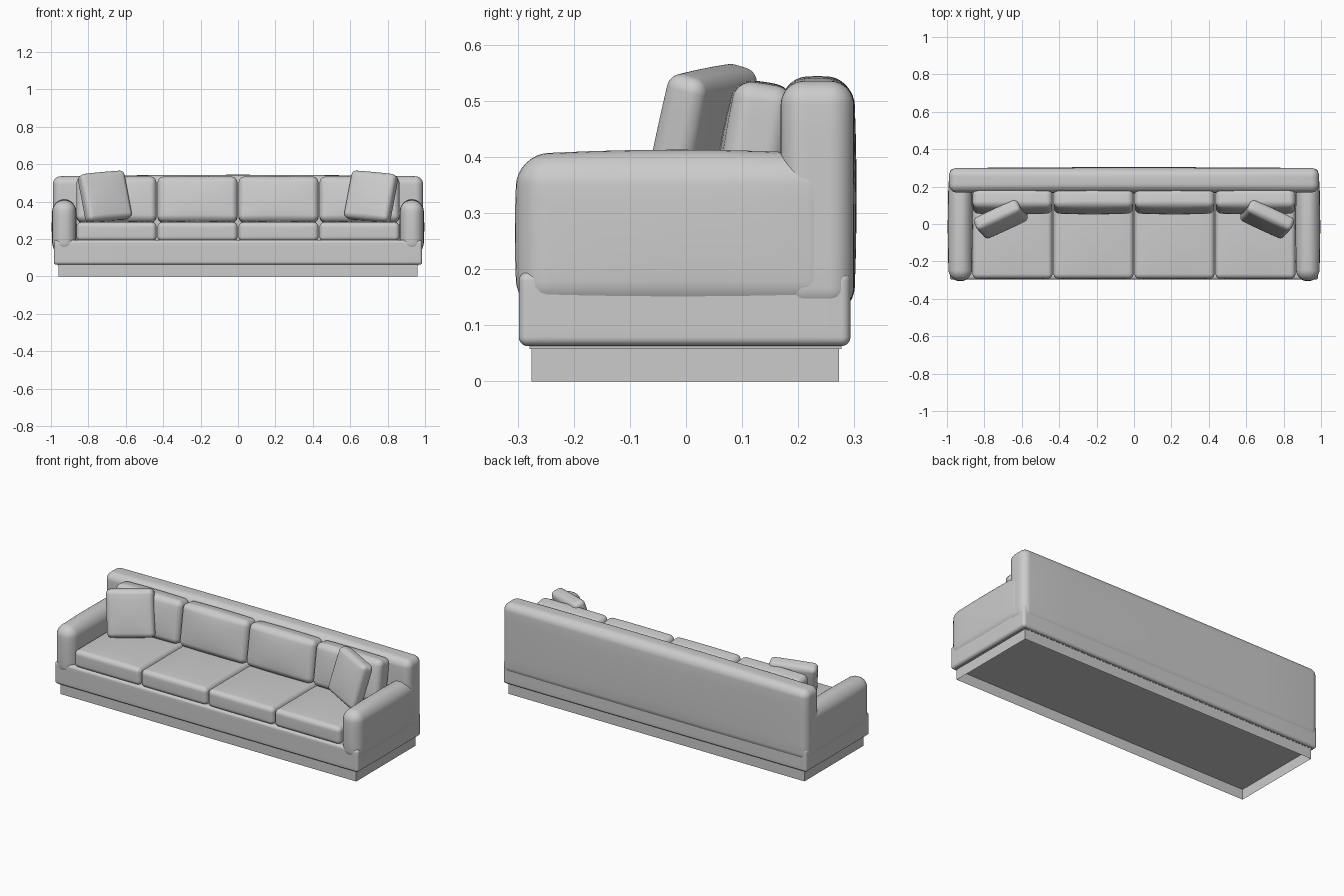
import bpy, bmesh
from math import radians, tan, pi
from mathutils import Matrix, Vector

if "Cube" in bpy.data.objects:
    bpy.data.objects.remove(bpy.data.objects["Cube"])


def add_object(name, bm, smooth):
    mesh = bpy.data.meshes.new(name)
    bm.to_mesh(mesh)
    bm.free()
    for p in mesh.polygons:
        p.use_smooth = smooth
    obj = bpy.data.objects.new(name, mesh)
    bpy.context.collection.objects.link(obj)
    return obj


def soft_box(name, lo, hi, r, puff=(0, 0, 0), rot=None):
    """Box with rounded edges of radius r whose faces bulge by puff on each axis."""
    lo, hi = Vector(lo), Vector(hi)
    centre, half = (lo + hi) / 2, (hi - lo) / 2
    bm = bmesh.new()
    bmesh.ops.create_cube(bm, size=2)
    bmesh.ops.subdivide_edges(bm, edges=bm.edges[:], cuts=13, use_grid_fill=True)
    for v in bm.verts:
        p, core = Vector(), Vector()
        for k in range(3):
            i = round(abs(v.co[k]) * 7)          # 0..7, outer 4 steps form the rounding
            s = 1 if v.co[k] > 0 else -1
            h = half[k] - r
            if i <= 3:
                p[k] = core[k] = s * h * i / 3
            else:
                core[k] = s * h
                p[k] = s * (h + r * tan((i - 3) / 4 * pi / 4))
        p = core + (p - core).normalized() * r
        u = [min(1, abs(p[k]) / half[k]) for k in range(3)]
        for k in range(3):
            a, b = u[(k + 1) % 3], u[(k + 2) % 3]
            p[k] += puff[k] * p[k] / half[k] * (1 - a * a) * (1 - b * b)
        v.co = (rot @ p if rot else p) + centre
    return add_object(name, bm, True)


def open_box(name, lo, hi):
    """Hard-edged box without a bottom face."""
    lo, hi = Vector(lo), Vector(hi)
    bm = bmesh.new()
    bmesh.ops.create_cube(bm, size=1)
    for v in bm.verts:
        v.co = Vector([lo[k] if v.co[k] < 0 else hi[k] for k in range(3)])
    bottom = [f for f in bm.faces if f.normal.z < -0.5 or
              all(abs(v.co.z - lo.z) < 1e-6 for v in f.verts)]
    bmesh.ops.delete(bm, geom=bottom, context='FACES_ONLY')
    return add_object(name, bm, False)


# Recessed hollow plinth with a thin lip under the base
open_box("plinth", (-0.96, -0.275, 0), (0.96, 0.273, 0.06))
open_box("plinth_lip", (-0.965, -0.279, 0.058), (0.965, 0.277, 0.066))

# Base and backrest
soft_box("base", (-0.985, -0.298, 0.063), (0.985, 0.293, 0.195), 0.016)
soft_box("backrest", (-0.99, 0.169, 0.125), (0.99, 0.299, 0.535), 0.042, (0, 0.005, 0.009))

# Arms
for side, s in (("left", -1), ("right", 1)):
    x0, x1 = sorted((s * 0.868, s * 0.99))
    soft_box(side + "_arm", (x0, -0.3, 0.125), (x1, 0.27, 0.404), 0.054,
             (0.006, 0.005, 0.009))

# Four seat cushions and four leaning back cushions
edges = [-0.866, -0.433, 0, 0.433, 0.866]
lean = Matrix.Rotation(radians(-9), 3, 'X')
for i in range(4):
    a, b = edges[i] + 0.003, edges[i + 1] - 0.003
    soft_box(f"seat_cushion_{i + 1}", (a, -0.292, 0.188), (b, 0.18, 0.29), 0.025,
             (0, 0.002, 0.008))
    soft_box(f"back_cushion_{i + 1}", (a, 0.07, 0.288), (b, 0.175, 0.531), 0.032,
             (0, 0.012, 0.004), lean)

# Throw pillows, turned inwards and leaning back at both ends
for side, s in (("left", -1), ("right", 1)):
    rot = (Matrix.Rotation(radians(-s * 23.5), 3, 'Z') @ Matrix.Rotation(radians(-15), 3, 'X')
           @ Matrix.Rotation(radians(s * 5), 3, 'Y'))
    c = Vector((s * 0.712, 0.025, 0.427))
    h = Vector((0.13, 0.037, 0.13))
    soft_box(side + "_throw_pillow", c - h, c + h, 0.025, (0, 0.01, 0.003), rot)
